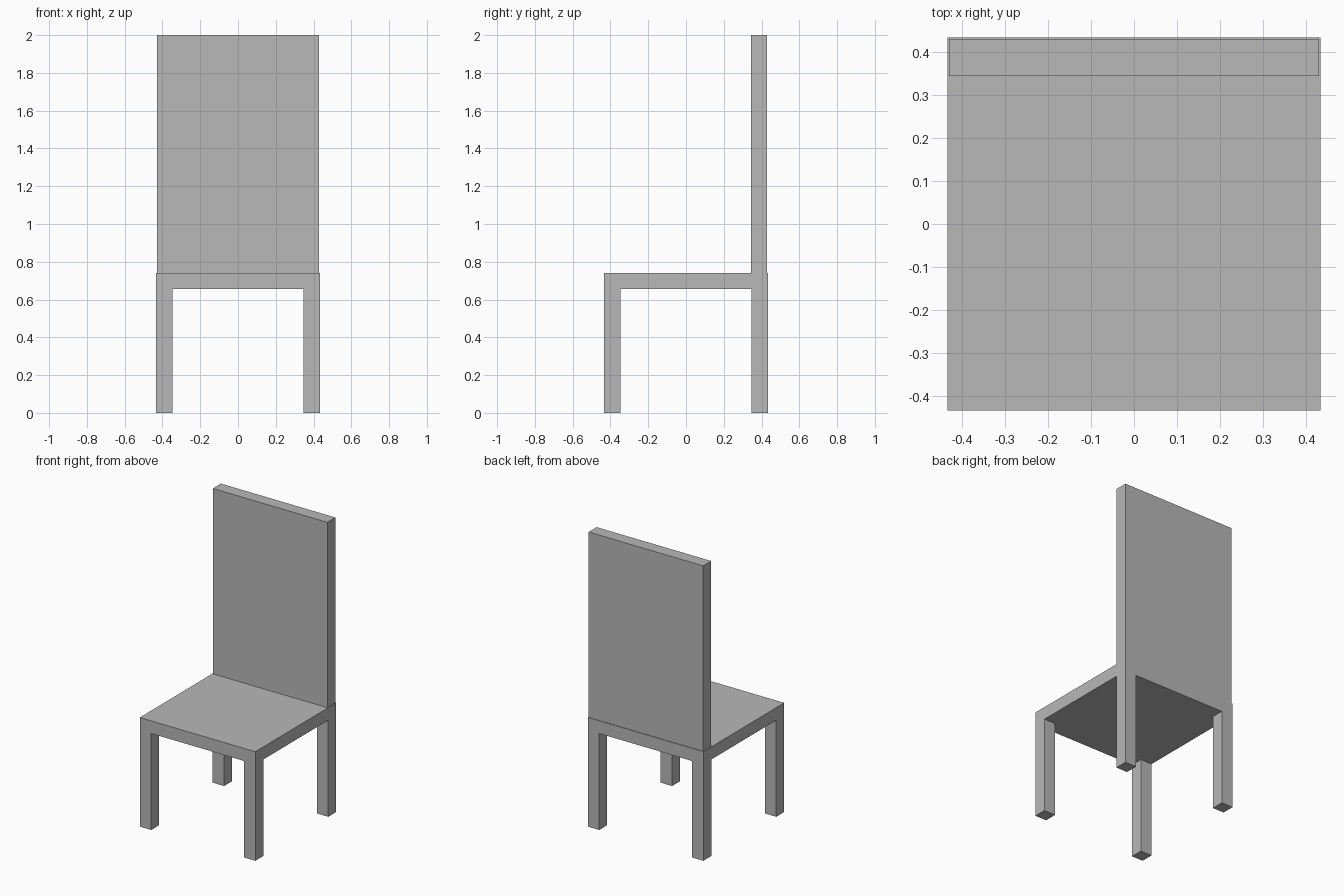
import bpy

cube = bpy.data.objects.get("Cube")
if cube:
    bpy.data.objects.remove(cube, do_unlink=True)

# Single plain grey
grey = bpy.data.materials.new("plain_grey")
grey.use_nodes = True
colour = (0.48, 0.48, 0.48, 1)
grey.diffuse_color = colour
grey.node_tree.nodes["Principled BSDF"].inputs["Base Color"].default_value = colour

HALF = 0.434        # half width of the seat
THICK = 0.086       # thickness of legs, seat and back
SEAT_TOP = 0.741
SEAT_BOTTOM = SEAT_TOP - THICK
HEIGHT = 2.0


def box(name, low, high):
    """Axis-aligned box between two corners."""
    bpy.ops.mesh.primitive_cube_add(size=1)
    obj = bpy.context.object
    obj.name = obj.data.name = name
    for v in obj.data.vertices:
        v.co = [l + (h - l) * (c + 0.5) for l, h, c in zip(low, high, v.co)]
    obj.data.materials.append(grey)
    return obj


# Seat slab
box("seat", (-HALF, -HALF, SEAT_BOTTOM), (HALF, HALF, SEAT_TOP))

# Tall backrest, set in slightly from the seat edge
inset = 0.004
box("backrest", (-HALF + inset, HALF - inset - THICK, SEAT_TOP),
    (HALF - inset, HALF - inset, HEIGHT))

# Four square legs flush with the seat corners
centre = HALF - THICK / 2
for depth, sy in (("front", -1), ("back", 1)):
    for side, sx in (("right", -1), ("left", 1)):
        x, y, r = sx * centre, sy * centre, THICK / 2
        box(f"{depth}_{side}_leg", (x - r, y - r, 0), (x + r, y + r, SEAT_BOTTOM))
